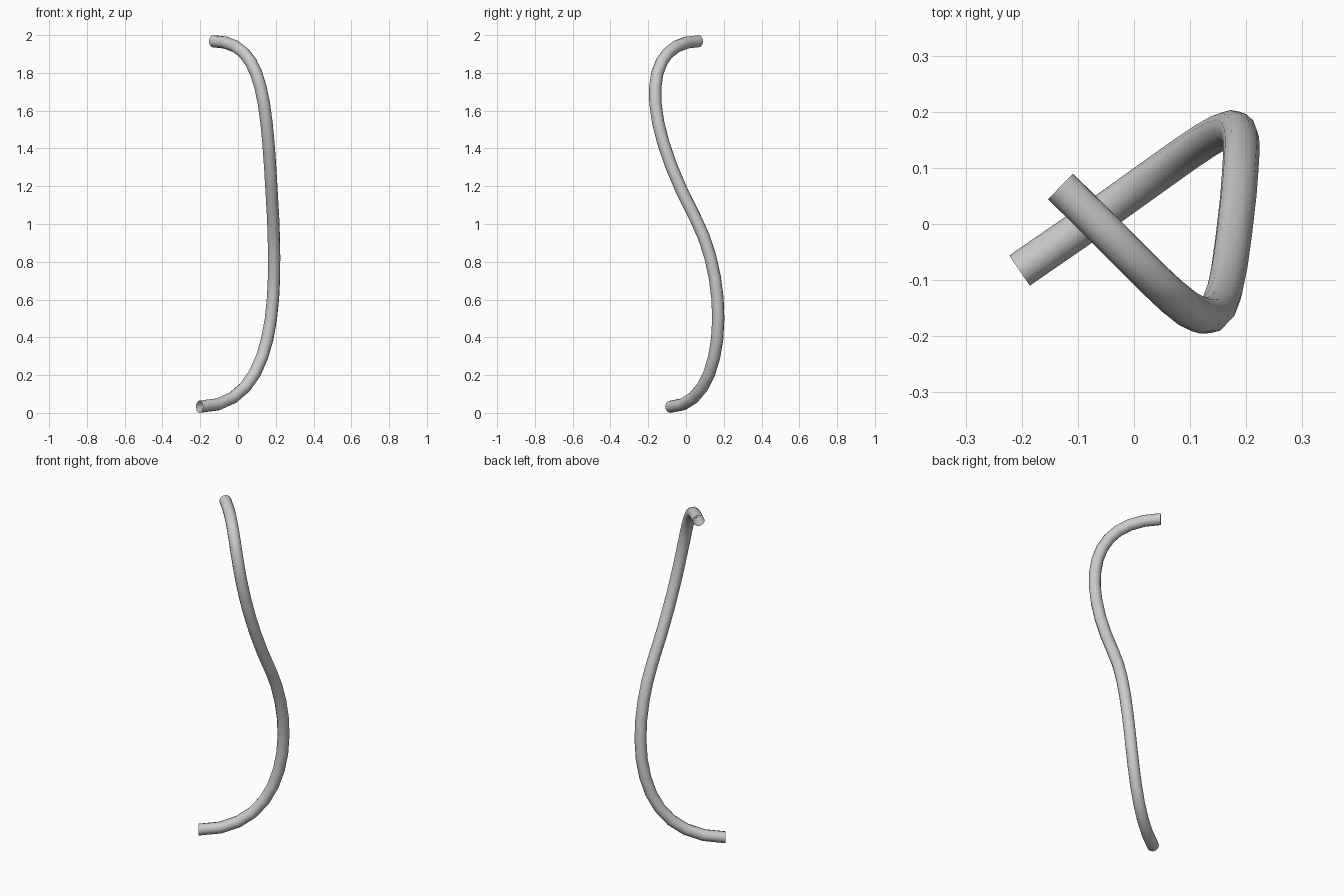
import bpy

if "Cube" in bpy.data.objects:
    bpy.data.objects.remove(bpy.data.objects["Cube"])

RADIUS = 0.0325
LOW, HIGH = RADIUS, 2 - RADIUS

# Tube path: (left handle, point, right handle)
path = [
    ((-0.30, -0.148, LOW), (-0.204, -0.083, LOW), (0.22, 0.205, LOW)),
    ((0.20, 0.246, 0.66), (0.186, 0.05, 1.03), (0.151, -0.269, 1.63)),
    ((0.149, -0.205, HIGH), (-0.131, 0.067, HIGH), (-0.23, 0.163, HIGH)),
]

# Round open-ended tube swept along the path
curve = bpy.data.curves.new("bent_tube", 'CURVE')
curve.dimensions = '3D'
curve.resolution_u = 12
curve.bevel_depth = RADIUS
curve.bevel_resolution = 4
curve.use_fill_caps = False
spline = curve.splines.new('BEZIER')
spline.bezier_points.add(len(path) - 1)
for bp, (left, co, right) in zip(spline.bezier_points, path):
    bp.handle_left_type = bp.handle_right_type = 'FREE'
    bp.co, bp.handle_left, bp.handle_right = co, left, right

tube = bpy.data.objects.new("bent_tube", curve)
bpy.context.collection.objects.link(tube)
bpy.context.view_layer.objects.active = tube
tube.select_set(True)
bpy.ops.object.convert(target='MESH')
bpy.ops.object.shade_smooth()
